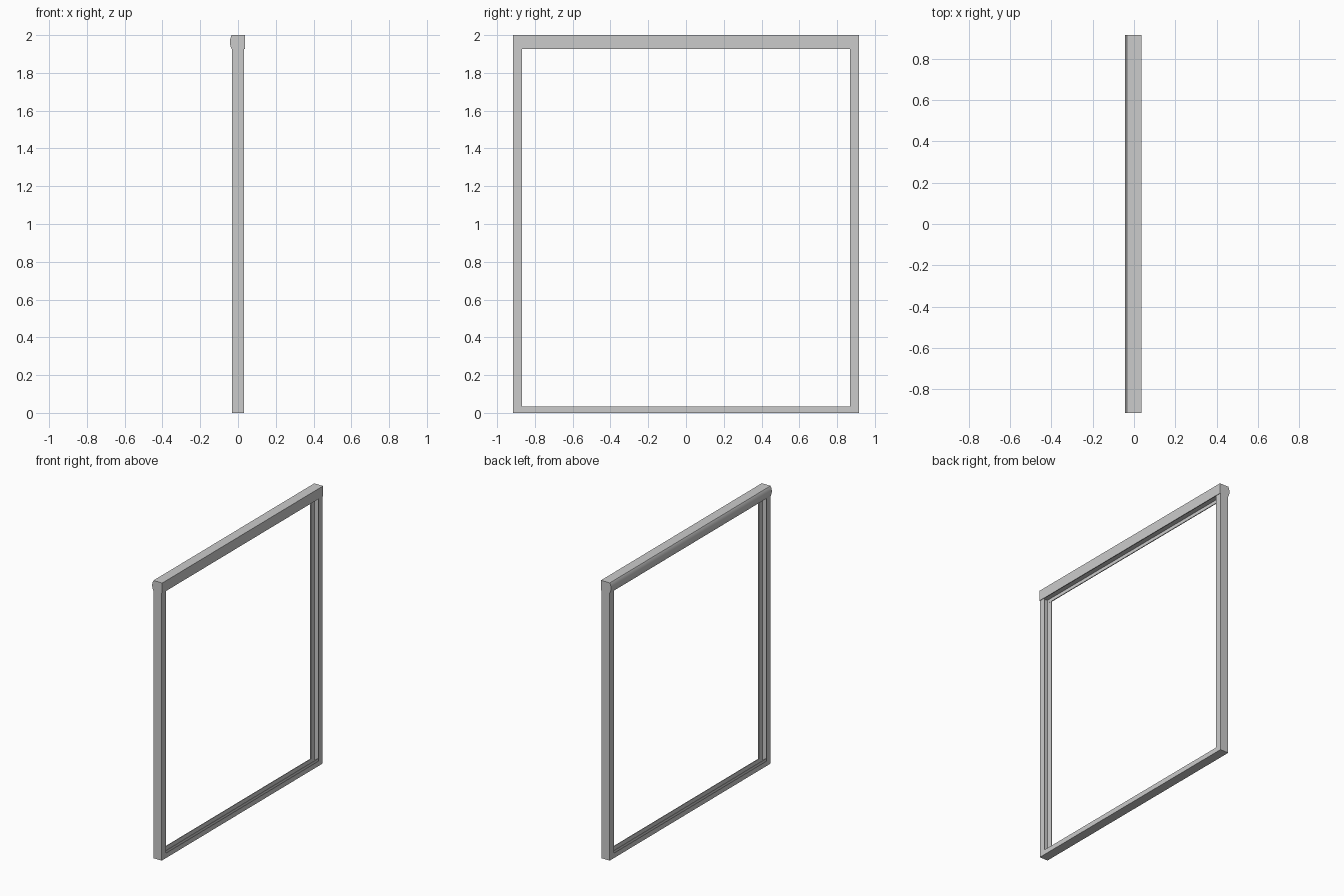
import bpy, bmesh, math
from mathutils import Vector

if "Cube" in bpy.data.objects:
    bpy.data.objects.remove(bpy.data.objects["Cube"])

W = 0.915      # half width of the frame
T = 0.005      # metal wall thickness


def extrude(name, profile, to3d, a, b):
    """Sweep a closed 2D profile between two stations along an axis."""
    bm = bmesh.new()
    face = bm.faces.new([bm.verts.new(to3d(u, v, a)) for u, v in profile])
    move = Vector(to3d(0, 0, b)) - Vector(to3d(0, 0, a))
    new = bmesh.ops.extrude_face_region(bm, geom=[face], use_keep_orig=True)
    bmesh.ops.translate(bm, vec=move,
                        verts=[g for g in new["geom"] if isinstance(g, bmesh.types.BMVert)])
    bmesh.ops.recalc_face_normals(bm, faces=bm.faces[:])
    mesh = bpy.data.meshes.new(name)
    bm.to_mesh(mesh)
    bm.free()
    ob = bpy.data.objects.new(name, mesh)
    bpy.context.collection.objects.link(ob)
    return ob


def along_y(x, z, t):
    return (x, t, z)


# Side jambs: U channels opening toward the doorway
for side, label in ((-1, "left"), (1, "right")):
    o, i = W, 0.868
    channel = [(-0.033, i), (-0.033, o), (0.033, o), (0.033, i),
               (0.033 - T, i), (0.033 - T, o - T), (-0.033 + T, o - T), (-0.033 + T, i)]
    extrude(label + "_jamb", channel,
            lambda x, y, t, s=side: (x, s * y, t), 0.0, 1.952)

# Bottom track: shallow tray with a centre guide rib
h, r = 0.035, 0.003
track = [(-0.033, 0), (0.033, 0), (0.033, h), (0.033 - T, h), (0.033 - T, T),
         (r, T), (r, h - 0.006), (-r, h - 0.006), (-r, T),
         (-0.033 + T, T), (-0.033 + T, h), (-0.033, h)]
extrude("bottom_track", track, along_y, -W + 0.002, W - 0.002)

# Header rail: flat on one side, bulged on the other, grooved underneath
low, top, ceiling = 1.926, 2.0, 1.95
bulge = []
for k in range(13):
    s = k / 12
    bulge.append((-0.033 - 0.010 * math.sin(math.pi * s) ** 0.8, top + (low - top) * s))
header = bulge + [(-0.027, low), (-0.027, ceiling), (0.031, ceiling),
                  (0.031, low), (0.037, low), (0.037, top)]
rail = extrude("header_rail", header, along_y, -W, W)
bpy.context.view_layer.objects.active = rail
rail.select_set(True)
bpy.ops.object.shade_smooth_by_angle(angle=math.radians(30))
